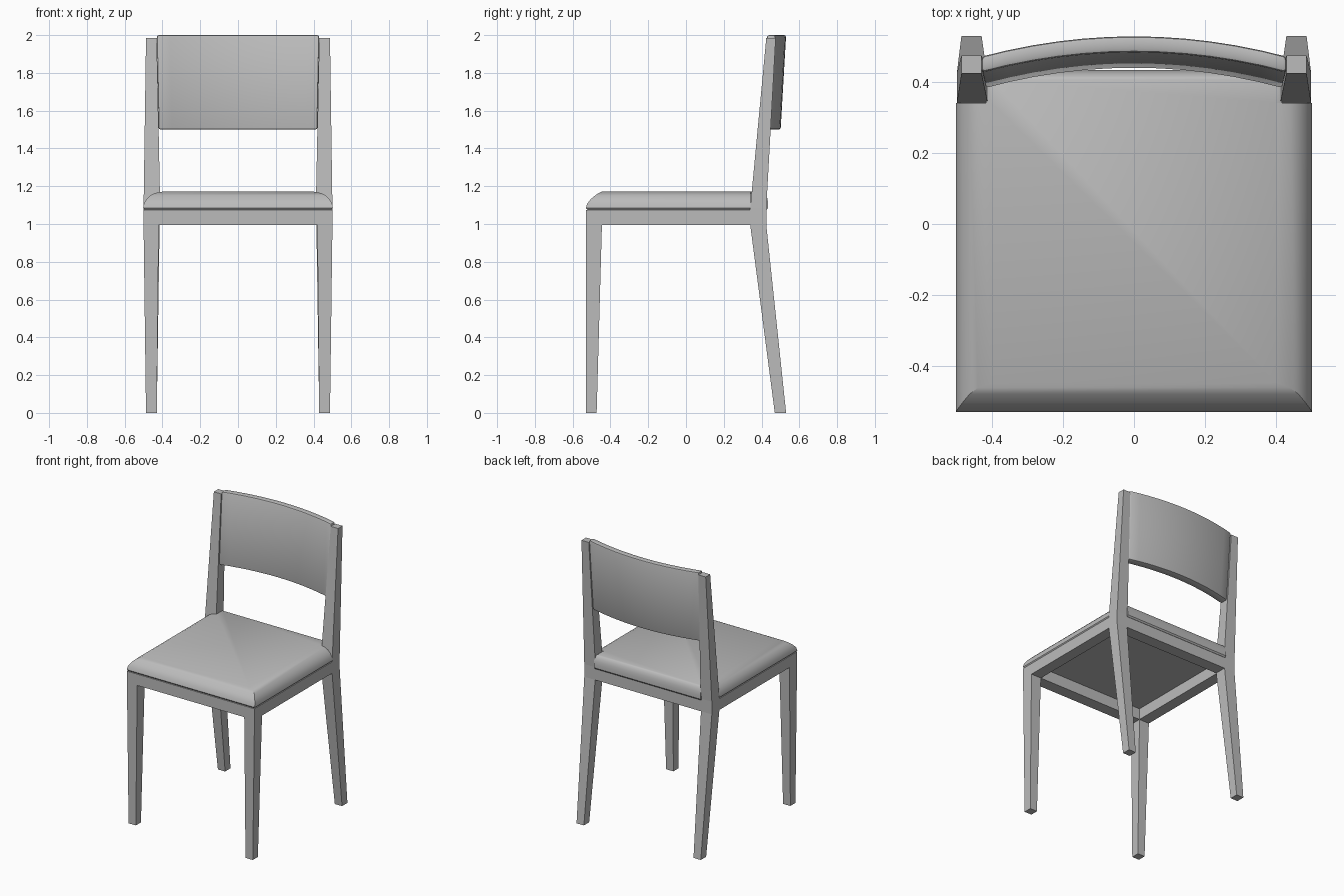
import bpy
import bmesh
import math

cube = bpy.data.objects.get("Cube")
if cube:
    bpy.data.objects.remove(cube, do_unlink=True)

# One plain grey for the whole chair
grey = bpy.data.materials.new("plain_grey")
grey.use_nodes = True
colour = (0.5, 0.5, 0.5, 1)
grey.diffuse_color = colour
grey.node_tree.nodes["Principled BSDF"].inputs["Base Color"].default_value = colour


def loft(name, rings, bevel=0, smooth=False):
    """Skin a stack of matching closed rings and cap both ends."""
    bm = bmesh.new()
    loops = [[bm.verts.new(p) for p in ring] for ring in rings]
    for a, b in zip(loops, loops[1:]):
        for i in range(len(a)):
            j = (i + 1) % len(a)
            bm.faces.new((a[i], a[j], b[j], b[i]))
    bm.faces.new(loops[0])
    bm.faces.new(loops[-1])
    bmesh.ops.recalc_face_normals(bm, faces=bm.faces)
    mesh = bpy.data.meshes.new(name)
    bm.to_mesh(mesh)
    bm.free()
    obj = bpy.data.objects.new(name, mesh)
    bpy.context.collection.objects.link(obj)
    mesh.materials.append(grey)
    bpy.ops.object.select_all(action='DESELECT')
    obj.select_set(True)
    bpy.context.view_layer.objects.active = obj
    if bevel:
        mod = obj.modifiers.new("soft_edges", 'BEVEL')
        mod.width = bevel
        mod.segments = 2
        mod.limit_method = 'ANGLE'
        mod.angle_limit = math.radians(40)
        bpy.ops.object.modifier_apply(modifier=mod.name)
    if smooth:
        bpy.ops.object.shade_smooth_by_angle(angle=math.radians(35))
    return obj


def rect(x0, x1, y0, y1, z):
    return [(x0, y0, z), (x1, y0, z), (x1, y1, z), (x0, y1, z)]


RAIL_LOW, RAIL_TOP = 0.995, 1.075
FRONT, BACK = -0.53, 0.425

# Tapered front legs, and back legs that kink at the seat and run up as posts
for side, s in (("left", 1), ("right", -1)):
    loft(f"{side}_front_leg", [
        rect(s * 0.43, s * 0.487, FRONT, -0.473, 0),
        rect(s * 0.42, s * 0.5, FRONT, -0.445, RAIL_LOW),
        rect(s * 0.42, s * 0.5, FRONT, -0.445, RAIL_TOP)])
    loft(f"{side}_back_leg", [
        rect(s * 0.43, s * 0.487, 0.47, 0.53, 0),
        rect(s * 0.415, s * 0.5, 0.34, BACK, RAIL_LOW),
        rect(s * 0.412, s * 0.5, 0.34, BACK, RAIL_TOP + 0.01),
        rect(s * 0.43, s * 0.487, 0.425, 0.475, 1.985)])
    # Side rail between the legs
    loft(f"{side}_rail", [rect(s * 0.42, s * 0.5, -0.445, 0.34, z)
                          for z in (RAIL_LOW, RAIL_TOP)])

# Cross rails
for name, y0, y1 in (("front_rail", FRONT, -0.445), ("back_rail", 0.34, BACK)):
    loft(name, [rect(-0.42, 0.42, y0, y1, z) for z in (RAIL_LOW, RAIL_TOP)])


# Domed cushion, notched round the back posts
def cushion_ring(side_in, front_in, back_in, z):
    x, n = 0.502 - side_in, min(0.418, 0.502 - side_in)
    y0, y1 = FRONT + front_in, 0.435 - back_in
    half = [(x, y0), (x, 0.342), (n, 0.342), (n, y1)]
    return ([(px, py, z) for px, py in half]
            + [(-px, py, z) for px, py in reversed(half)])


loft("seat_cushion", [cushion_ring(*r) for r in (
    (0.008, 0.008, 0.008, RAIL_TOP),
    (0, 0, 0, 1.085),
    (0.004, 0.007, 0, 1.108),
    (0.018, 0.026, 0.003, 1.132),
    (0.038, 0.05, 0.009, 1.152),
    (0.062, 0.068, 0.017, 1.164),
    (0.1, 0.082, 0.028, 1.171))], smooth=True)


# Curved backrest, leaning with the posts
def backrest_ring(t):
    bow = 0.057 * (1 - t * t)
    low, high = 0.42 * t, 0.43 * t
    return [(low, 0.383 + bow, 1.5), (high, 0.428 + bow, 2.0),
            (high, 0.473 + bow, 2.0), (low, 0.444 + bow, 1.5)]


STEPS = 12
loft("backrest", [backrest_ring(2 * i / STEPS - 1) for i in range(STEPS + 1)],
     bevel=0.01, smooth=True)
